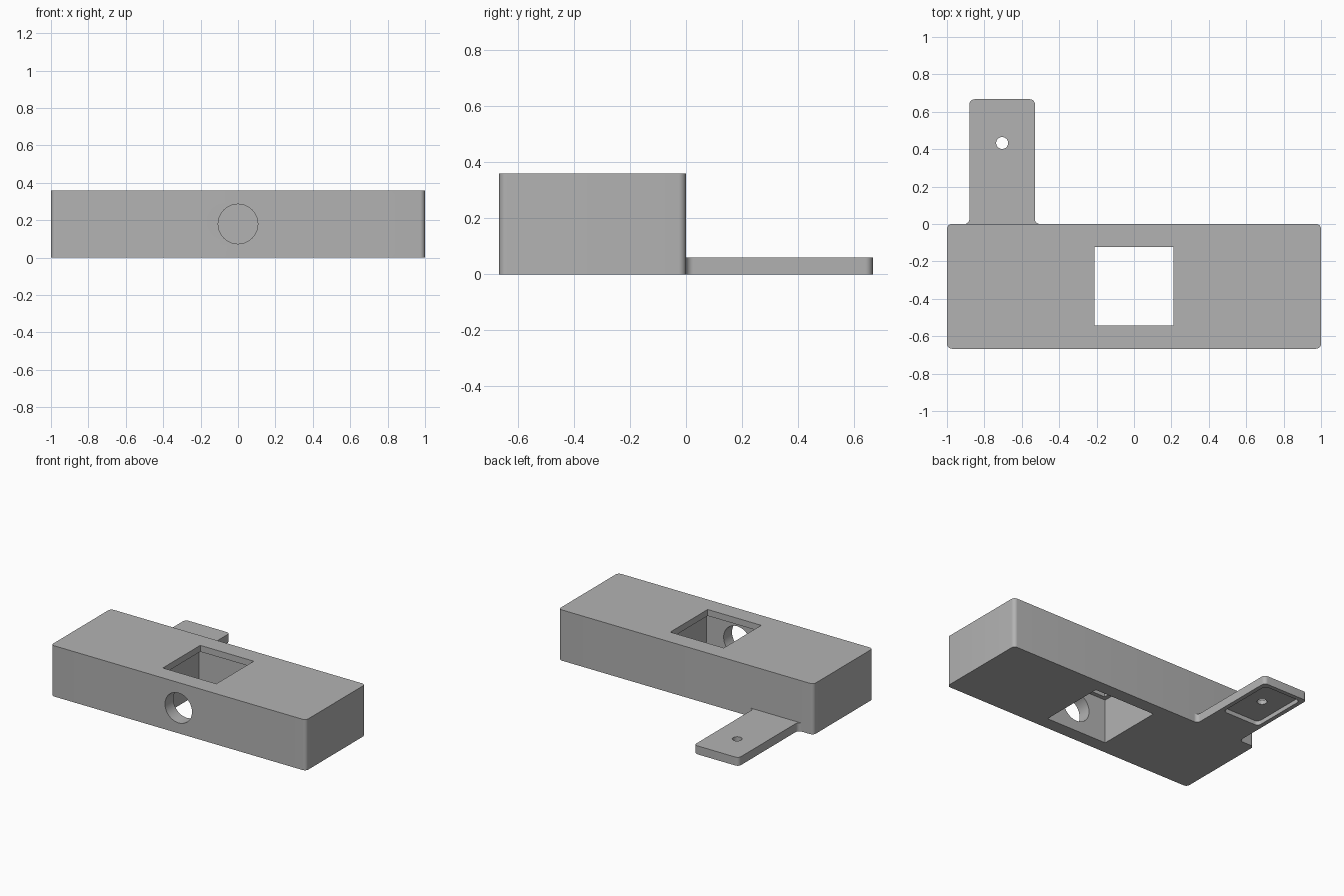
import bpy, bmesh
from math import pi, cos, sin, radians

cube = bpy.data.objects.get("Cube")
if cube:
    bpy.data.objects.remove(cube, do_unlink=True)

grey = bpy.data.materials.new("plain grey")
grey.use_nodes = True
GREY = (0.45, 0.45, 0.45, 1)
grey.diffuse_color = GREY
grey.node_tree.nodes["Principled BSDF"].inputs["Base Color"].default_value = GREY


def arc(cx, cy, r, start, end, steps=8):
    """Points on an arc, angles in degrees."""
    angles = [radians(start + (end - start) * i / steps) for i in range(steps + 1)]
    return [(cx + r * cos(a), cy + r * sin(a)) for a in angles]


def rounded_rect(x0, x1, y0, y1, r):
    return (arc(x1 - r, y1 - r, r, 0, 90) + arc(x0 + r, y1 - r, r, 90, 180)
            + arc(x0 + r, y0 + r, r, 180, 270) + arc(x1 - r, y0 + r, r, 270, 360))


def rect(x0, x1, y0, y1):
    return [(x0, y0), (x1, y0), (x1, y1), (x0, y1)]


def circle(cx, cy, r, steps=48):
    return arc(cx, cy, r, 0, 360, steps)[:-1]


def extrude(name, outline, z0, z1):
    """Solid made by pushing a flat outline from z0 to z1."""
    bm = bmesh.new()
    face = bm.faces.new([bm.verts.new((x, y, z0)) for x, y in outline])
    top = bmesh.ops.extrude_face_region(bm, geom=[face])["geom"]
    verts = [v for v in top if isinstance(v, bmesh.types.BMVert)]
    bmesh.ops.translate(bm, verts=verts, vec=(0, 0, z1 - z0))
    bmesh.ops.recalc_face_normals(bm, faces=bm.faces[:])
    mesh = bpy.data.meshes.new(name)
    bm.to_mesh(mesh)
    bm.free()
    mesh.materials.append(grey)
    obj = bpy.data.objects.new(name, mesh)
    bpy.context.collection.objects.link(obj)
    return obj


def cut(obj, cutters):
    """Subtract each cutter, then shade round surfaces smoothly."""
    bpy.ops.object.select_all(action="DESELECT")
    obj.select_set(True)
    bpy.context.view_layer.objects.active = obj
    for cutter in cutters:
        cutter.hide_render = True
        mod = obj.modifiers.new(cutter.name, "BOOLEAN")
        mod.operation, mod.solver, mod.object = "DIFFERENCE", "EXACT", cutter
        bpy.ops.object.modifier_apply(modifier=mod.name)
        bpy.data.objects.remove(cutter, do_unlink=True)
    bpy.ops.object.shade_smooth_by_angle(angle=radians(30))


# Main block: square window with a thin lip above a wider pocket
HEIGHT, MID_Y = 0.36, -0.333
block = extrude("main_block", rounded_rect(-1, 1, -0.667, 0, 0.027), 0, HEIGHT)


def square(half):
    return rect(-half, half, MID_Y - half, MID_Y + half)


window = extrude("window_cutter", square(0.21), 0.2, 0.5)
pocket = extrude("pocket_cutter", square(0.24), -0.1, 0.315)

# Round port through the front wall only
port = extrude("port_cutter", circle(0, 0, 0.106), 0, 0.3)
port.rotation_euler = (pi / 2, 0, 0)
port.location = (0, -0.45, HEIGHT / 2)
bpy.context.view_layer.update()
cut(block, [window, pocket, port])

# Mounting tab: rounded tip, flared root against the block
X0, X1, TIP, R = -0.88, -0.53, 0.667, 0.027
outline = (arc(X1 + R, R, R, 270, 180) + arc(X1 - R, TIP - R, R, 0, 90)
           + arc(X0 + R, TIP - R, R, 90, 180) + arc(X0 - R, R, R, 0, -90))
tab = extrude("mounting_tab", outline, 0, 0.06)

# Shallow recess underneath and a screw hole
recess = extrude("recess_cutter", rounded_rect(X0 + 0.03, X1 - 0.03, 0.22, TIP - 0.03, 0.03), -0.1, 0.03)
hole = extrude("hole_cutter", circle(-0.705, 0.433, 0.032, 32), -0.1, 0.2)
cut(tab, [recess, hole])
